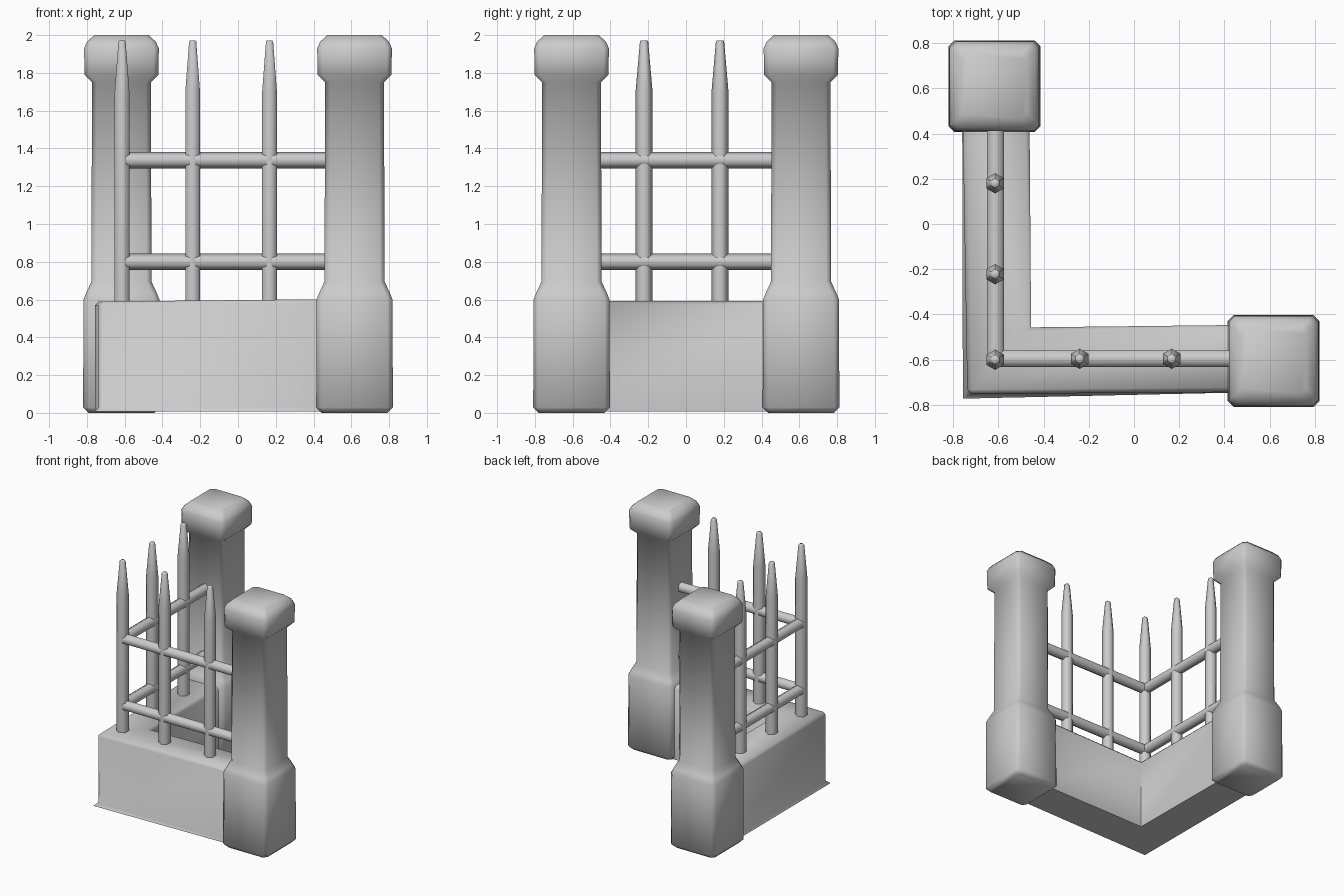
import bpy, bmesh, math
from mathutils import Matrix, Vector

if "Cube" in bpy.data.objects:
    bpy.data.objects.remove(bpy.data.objects["Cube"])


def finish(name, bm):
    bmesh.ops.recalc_face_normals(bm, faces=bm.faces)
    me = bpy.data.meshes.new(name)
    bm.to_mesh(me)
    bm.free()
    ob = bpy.data.objects.new(name, me)
    bpy.context.collection.objects.link(ob)
    bpy.ops.object.select_all(action='DESELECT')
    ob.select_set(True)
    bpy.context.view_layer.objects.active = ob
    bpy.ops.object.shade_smooth_by_angle(angle=math.radians(62))
    return ob


def loft(name, rings):
    """Skin a stack of equal-count point rings and close both ends."""
    bm = bmesh.new()
    vr = [[bm.verts.new(p) for p in r] for r in rings]
    n = len(vr[0])
    for a, b in zip(vr, vr[1:]):
        for i in range(n):
            bm.faces.new((a[i], a[(i + 1) % n], b[(i + 1) % n], b[i]))
    bm.faces.new(vr[0])
    bm.faces.new(vr[-1])
    return finish(name, bm)


# Pillars: chamfered square section following a (z, half width) profile
PROFILE = [(0.0, 0.175), (0.03, 0.203), (0.60, 0.201), (0.64, 0.185), (0.695, 0.159),
           (1.75, 0.156), (1.79, 0.195), (1.93, 0.198), (1.965, 0.182), (2.0, 0.145)]


def pillar(name, cx, cy):
    rings = []
    for z, h in PROFILE:
        c = h - 0.026
        pts = [(h, -c), (h, c), (c, h), (-c, h), (-h, c), (-h, -c), (-c, -h), (c, -h)]
        rings.append([(cx + x, cy + y, z) for x, y in pts])
    loft(name, rings)


pillar("pillar_right", 0.617, -0.606)
pillar("pillar_back", -0.617, 0.609)

# Low L-shaped wall with softened edges
outline = [(-0.737, -0.752), (0.60, -0.742), (0.60, -0.445),
           (-0.455, -0.457), (-0.463, 0.60), (-0.760, 0.60)]
bm = bmesh.new()
low = [bm.verts.new((x, y, 0.008)) for x, y in outline]
top = [bm.verts.new((x, y, 0.597 + 0.01 * x)) for x, y in outline]
bm.faces.new(low)
bm.faces.new(top)
for i in range(6):
    j = (i + 1) % 6
    bm.faces.new((low[i], low[j], top[j], top[i]))
bm.normal_update()
outer = {low[i] for i in (0, 1, 5)} | {top[i] for i in (0, 1, 5)}
soft = [e for e in bm.edges if all(v in outer for v in e.verts)]
soft += [e for e in bm.edges if all(v in {top[2], top[3], top[4]} for v in e.verts)]
bmesh.ops.bevel(bm, geom=soft, offset=0.02, offset_type='OFFSET', segments=1,
                affect='EDGES', profile=0.5)
finish("wall", bm)


def hexagon(r):
    return [(r * math.sin(i * math.pi / 3), r * math.cos(i * math.pi / 3)) for i in range(6)]


# Pointed hexagonal bars
BARS = [(-0.614, -0.6), (-0.24, -0.596), (0.167, -0.596), (-0.614, -0.222), (-0.614, 0.18)]
for k, (bx, by) in enumerate(BARS):
    loft(f"bar_{k + 1}", [[(bx + x, by + y, z) for x, y in hexagon(r)]
                          for z, r in ((0.56, 0.045), (1.70, 0.045), (1.965, 0.022), (1.972, 0.017))])

# Hexagonal rails, two along each side
for level, z in (("lower", 0.80), ("upper", 1.338)):
    loft(f"rail_front_{level}", [[(x, -0.596 + a, z + b) for a, b in hexagon(0.043)]
                                 for x in (-0.60, 0.60)])
    loft(f"rail_side_{level}", [[(-0.612 + a, y, z + b) for a, b in hexagon(0.043)]
                                for y in (-0.60, 0.60)])
